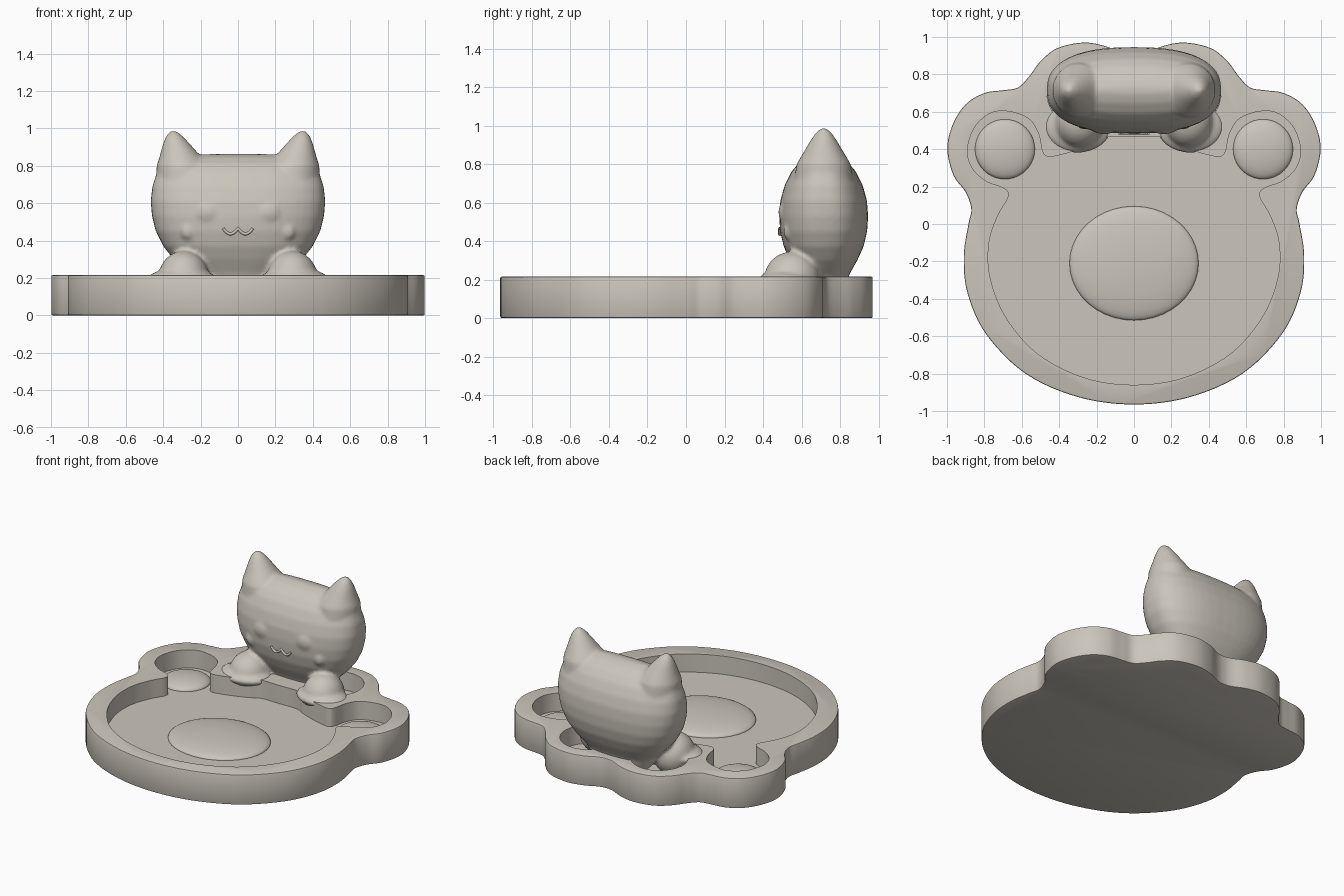
import bpy, bmesh, math
from mathutils import Matrix, Vector

if "Cube" in bpy.data.objects:
    bpy.data.objects.remove(bpy.data.objects["Cube"], do_unlink=True)

COLOUR = (0.60, 0.565, 0.50, 1.0)
clay = bpy.data.materials.new("warm_grey_clay")
clay.use_nodes = True
clay.diffuse_color = COLOUR
bsdf = clay.node_tree.nodes["Principled BSDF"]
bsdf.inputs["Base Color"].default_value = COLOUR
bsdf.inputs["Roughness"].default_value = 0.7

FLOOR, RIM = 0.085, 0.215


def make_object(name, bm):
    bmesh.ops.recalc_face_normals(bm, faces=bm.faces)
    mesh = bpy.data.meshes.new(name)
    bm.to_mesh(mesh)
    bm.free()
    mesh.materials.append(clay)
    obj = bpy.data.objects.new(name, mesh)
    bpy.context.collection.objects.link(obj)
    return obj


def smooth(obj, angle=35):
    bpy.ops.object.select_all(action="DESELECT")
    obj.select_set(True)
    bpy.context.view_layer.objects.active = obj
    bpy.ops.object.shade_smooth_by_angle(angle=math.radians(angle))


def apply_modifiers(obj):
    bpy.ops.object.select_all(action="DESELECT")
    obj.select_set(True)
    bpy.context.view_layer.objects.active = obj
    for mod in list(obj.modifiers):
        bpy.ops.object.modifier_apply(modifier=mod.name)


def mirrored_outline(half, steps=6):
    """Closed smooth curve through half a profile and its mirror image."""
    pts = [Vector(p) for p in half]
    pts += [Vector((-p.x, p.y)) for p in reversed(pts[1:-1])]
    n, out = len(pts), []
    for i in range(n):
        a, b, c, d = (pts[(i + k) % n] for k in (-1, 0, 1, 2))
        for s in range(steps):
            t = s / steps
            out.append(0.5 * (2 * b + (c - a) * t + (2 * a - 5 * b + 4 * c - d) * t ** 2
                              + (3 * b - a - 3 * c + d) * t ** 3))
    return out


def add_prism(bm, outline, z0, z1):
    rings = [[bm.verts.new((p.x, p.y, z)) for p in outline] for z in (z0, z1)]
    bm.faces.new(rings[0])
    bm.faces.new(rings[1])
    n = len(outline)
    for i in range(n):
        j = (i + 1) % n
        bm.faces.new((rings[0][i], rings[0][j], rings[1][j], rings[1][i]))


def add_loft(bm, rings, y, power, sides=48):
    """Skin rings of (z, centre x, half width, half depth)."""
    loops = []
    for z, cx, w, d in rings:
        loop = []
        for i in range(sides):
            c, s = math.cos(math.tau * i / sides), math.sin(math.tau * i / sides)
            loop.append(bm.verts.new((
                cx + w * math.copysign(abs(c) ** (2 / power), c),
                y + d * math.copysign(abs(s) ** (2 / power), s), z)))
        loops.append(loop)
    bm.faces.new(loops[0])
    bm.faces.new(loops[-1])
    for lo, hi in zip(loops, loops[1:]):
        for i in range(sides):
            j = (i + 1) % sides
            bm.faces.new((lo[i], lo[j], hi[j], hi[i]))


def add_ball(bm, centre, radii):
    bmesh.ops.create_uvsphere(
        bm, u_segments=40, v_segments=24, radius=1,
        matrix=Matrix.Translation(centre) @ Matrix.Diagonal((*radii, 1)))


# Paw-shaped tray
outer_half = [(0, -.965), (.3, -.925), (.58, -.8), (.79, -.59), (.89, -.37), (.91, -.17),
              (.885, 0), (.87, .08), (.9, .17), (.965, .26), (.998, .4), (.97, .53),
              (.9, .64), (.8, .7), (.7, .715), (.62, .73), (.56, .79), (.5, .87),
              (.41, .94), (.27, .97), (.15, .95), (.06, .91), (0, .9)]
bm = bmesh.new()
add_prism(bm, mirrored_outline(outer_half), 0, RIM)
tray = make_object("paw_tray", bm)
bevel = tray.modifiers.new("soft_edge", "BEVEL")
bevel.width = 0.008
bevel.segments = 2
bevel.limit_method = "ANGLE"
bevel.angle_limit = math.radians(60)

# Cutters: main basin joined to the side toes, and two rear toe pockets
basin_half = [(0, -.86), (.27, -.82), (.52, -.69), (.69, -.49), (.77, -.28), (.775, -.1),
              (.73, .04), (.67, .15), (.7, .195), (.79, .23), (.865, .3), (.89, .4),
              (.85, .52), (.76, .595), (.66, .6), (.56, .56), (.51, .48), (.49, .39),
              (.46, .36), (.39, .37), (.29, .4), (.21, .43), (.14, .465), (0, .465)]
bm = bmesh.new()
add_prism(bm, mirrored_outline(basin_half), FLOOR, 0.4)
cutters = [make_object("basin_cutter", bm)]
for side in (1, -1):
    bm = bmesh.new()
    bmesh.ops.create_cone(bm, cap_ends=True, segments=64, radius1=.185, radius2=.185,
                          depth=.4, matrix=Matrix.Translation((side * .28, .7, FLOOR + .2)))
    cutters.append(make_object("toe_pocket_cutter", bm))
for cutter in cutters:
    cut = tray.modifiers.new("hollow", "BOOLEAN")
    cut.operation = "DIFFERENCE"
    cut.solver = "EXACT"
    cut.object = cutter
apply_modifiers(tray)
for cutter in cutters:
    bpy.data.objects.remove(cutter, do_unlink=True)
smooth(tray)

# Domed pads on the tray floor
for name, centre, radii in (("main_pad", (0, -.21, FLOOR), (.345, .305, .05)),
                            ("left_toe_pad", (.69, .4, FLOOR), (.16, .16, .045)),
                            ("right_toe_pad", (-.69, .4, FLOOR), (.16, .16, .045))):
    bm = bmesh.new()
    add_ball(bm, centre, radii)
    smooth(make_object(name, bm), 80)

# Cat: head, ears, arms and face bumps fused into one soft body
bm = bmesh.new()
head = [(.12, .2, .11), (.22, .26, .13), (.3, .345, .175), (.37, .40, .207), (.45, .44, .226),
        (.53, .46, .231), (.61, .467, .225), (.69, .458, .203), (.76, .435, .168),
        (.81, .39, .125), (.845, .31, .07), (.862, .18, .02)]
add_loft(bm, [(z, 0, w, d) for z, w, d in head], .715, 2.5)
ear = [(.68, .28, .16), (.8, .295, .14), (.84, .305, .117), (.88, .318, .093),
       (.92, .33, .07), (.96, .341, .043), (.985, .345, .016)]
for side in (1, -1):
    add_loft(bm, [(z, side * x, r, r) for z, x, r in ear], .715, 2)
    add_ball(bm, (side * .29, .55, .2), (.135, .145, .145))    # arm
    add_ball(bm, (side * .3, .52, .2), (.18, .14, .05))        # arm spread over the rim
    add_ball(bm, (side * .16, .535, .55), (.085, .055, .075))  # eye bump
    add_ball(bm, (side * .265, .545, .45), (.045, .04, .05))   # cheek bump
cat = make_object("cat_head_and_arms", bm)
remesh = cat.modifiers.new("fuse", "REMESH")
remesh.mode = "VOXEL"
remesh.voxel_size = 0.012
soften = cat.modifiers.new("soften", "SMOOTH")
soften.factor = 0.5
soften.iterations = 5
apply_modifiers(cat)
smooth(cat, 80)

# Wavy mouth
curve = bpy.data.curves.new("mouth", "CURVE")
curve.dimensions = "3D"
curve.bevel_depth = 0.008
curve.bevel_resolution = 3
line = curve.splines.new("POLY")
line.points.add(24)
for i, point in enumerate(line.points):
    t = i / 12 - 1
    point.co = (t * .08, .487, .465 - .03 * abs(math.sin(math.tau * t / 2)), 1)
curve.materials.append(clay)
bpy.context.collection.objects.link(bpy.data.objects.new("mouth", curve))
